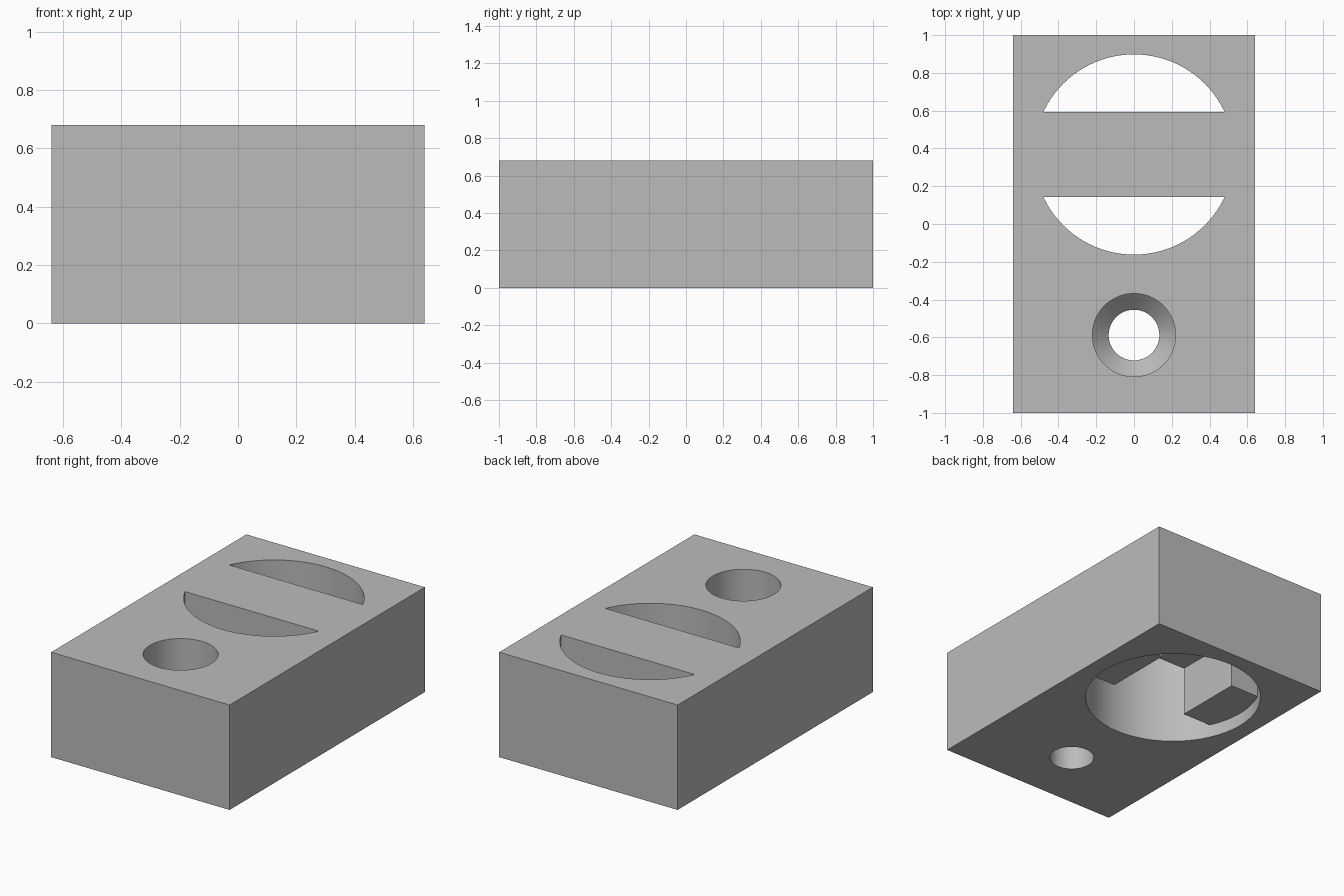
import bpy, bmesh, math
from mathutils import Matrix

old = bpy.data.objects.get("Cube")
if old:
    bpy.data.objects.remove(old, do_unlink=True)

WIDTH, LENGTH, HEIGHT = 1.28, 2.0, 0.68
BAR_Y, BAR_WIDTH = 0.368, 0.452      # bridge across the large opening
PAD_Z, BAR_Z, GAP = 0.085, 0.405, 0.55
OVER = 0.1                           # cutter overshoot

grey = bpy.data.materials.new("grey")
grey.use_nodes = True
colour = (0.5, 0.5, 0.5, 1)
grey.diffuse_color = colour
grey.node_tree.nodes["Principled BSDF"].inputs["Base Color"].default_value = colour


def finish(name, bm):
    mesh = bpy.data.meshes.new(name)
    bmesh.ops.recalc_face_normals(bm, faces=bm.faces)
    bm.to_mesh(mesh)
    bm.free()
    obj = bpy.data.objects.new(name, mesh)
    bpy.context.collection.objects.link(obj)
    mesh.materials.append(grey)
    return obj


def box(name, sx, sy, z0, z1, y=0):
    bm = bmesh.new()
    place = Matrix.Translation((0, y, (z0 + z1) / 2)) @ Matrix.Diagonal((sx, sy, z1 - z0, 1))
    bmesh.ops.create_cube(bm, size=1, matrix=place)
    return finish(name, bm)


def turned(name, profile, y, sides=96):
    """Closed round solid from (radius, height) pairs, bottom to top."""
    bm = bmesh.new()
    rings = []
    for r, z in profile:
        angles = [2 * math.pi * i / sides for i in range(sides)]
        rings.append([bm.verts.new((r * math.cos(a), y + r * math.sin(a), z)) for a in angles])
    for low, high in zip(rings, rings[1:]):
        for i in range(sides):
            j = (i + 1) % sides
            bm.faces.new((low[i], low[j], high[j], high[i]))
    bm.faces.new(rings[0])
    bm.faces.new(rings[-1])
    return finish(name, bm)


def subtract(target, cutter):
    mod = target.modifiers.new("cut", "BOOLEAN")
    mod.operation, mod.solver, mod.object = "DIFFERENCE", "EXACT", cutter
    bpy.ops.object.select_all(action="DESELECT")
    bpy.context.view_layer.objects.active = target
    target.select_set(True)
    bpy.ops.object.modifier_apply(modifier=mod.name)
    bpy.data.objects.remove(cutter, do_unlink=True)


# Solid block
block = box("block", WIDTH, LENGTH, 0, HEIGHT)

# Bridge with a raised middle and a lower pad at each end
bridge = box("bridge_shape", WIDTH, BAR_WIDTH, PAD_Z, HEIGHT + 2 * OVER, BAR_Y)
subtract(bridge, box("bridge_gap", GAP, 1, -OVER, BAR_Z, BAR_Y))

# Large round opening, leaving the bridge standing
opening = turned("opening_cutter", [(0.53, -OVER), (0.53, HEIGHT + OVER)], BAR_Y)
subtract(opening, bridge)
subtract(block, opening)

# Recessed screw hole with a conical seat
subtract(block, turned("screw_cutter", [(0.134, -OVER), (0.134, 0.24), (0.22, 0.325),
                                        (0.22, HEIGHT + OVER)], -0.588))

bpy.ops.object.shade_smooth_by_angle(angle=math.radians(30))
